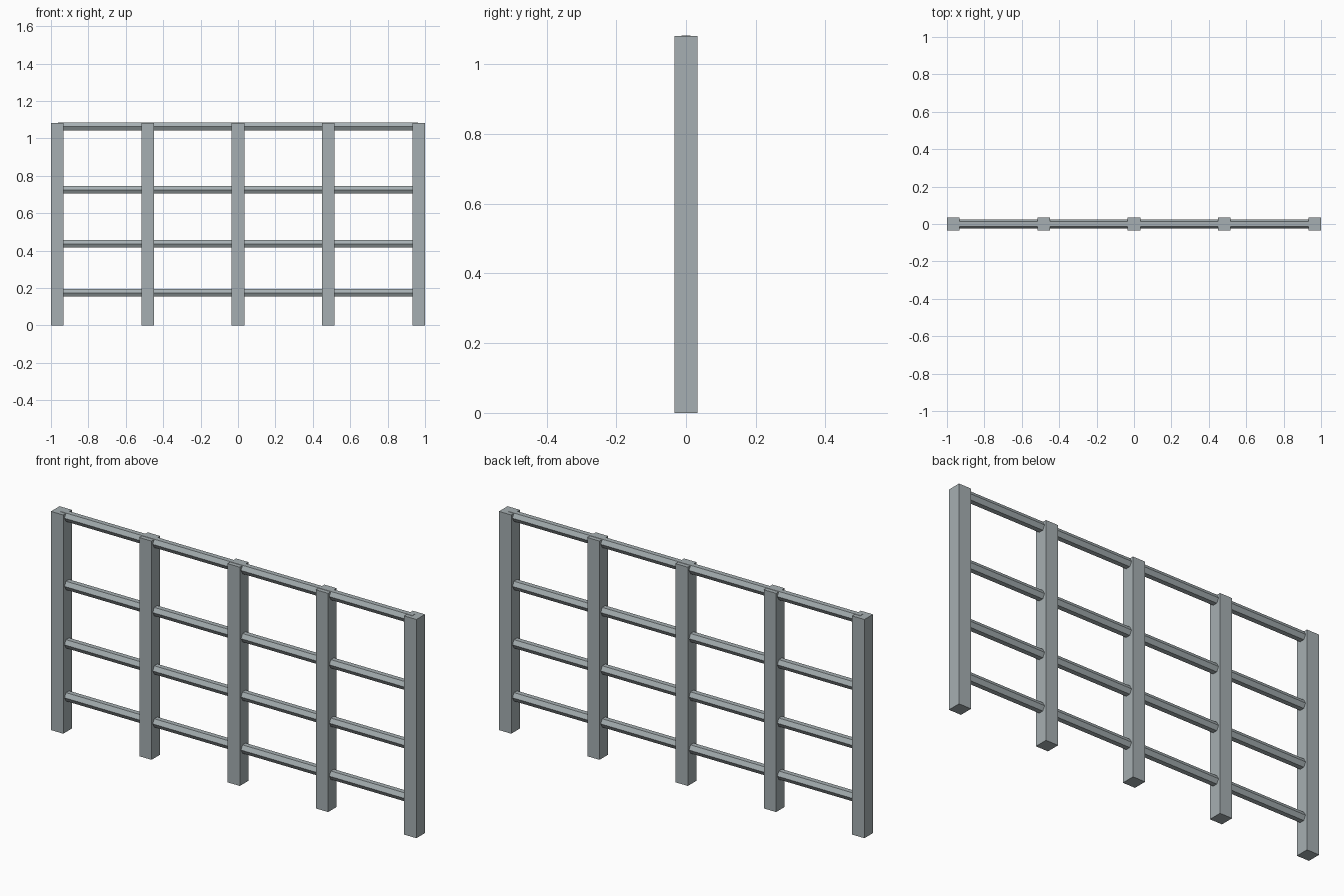
import bpy
from math import pi

if "Cube" in bpy.data.objects:
    bpy.data.objects.remove(bpy.data.objects["Cube"])

POST_W, POST_H = 0.067, 1.082
RAIL_R = 0.0242
RAIL_HALF = 0.963

# Dark bluish-grey painted metal
metal = bpy.data.materials.new("grey_metal")
metal.diffuse_color = (0.38, 0.43, 0.445, 1)
metal.use_nodes = True
metal.node_tree.nodes["Principled BSDF"].inputs["Base Color"].default_value = metal.diffuse_color

# Square posts, evenly spaced
for i in range(5):
    x = (i - 2) * (1 - POST_W / 2) / 2
    bpy.ops.mesh.primitive_cube_add(size=1, location=(x, 0, POST_H / 2))
    post = bpy.context.object
    post.name = f"post_{i + 1}"
    post.scale = (POST_W, POST_W, POST_H)
    post.data.materials.append(metal)

# Six-sided horizontal rails, flat side up, running through the posts
for i, z in enumerate((0.174, 0.436, 0.725, 1.0625)):
    bpy.ops.mesh.primitive_cylinder_add(
        vertices=6, radius=RAIL_R, depth=2 * RAIL_HALF,
        location=(0, 0, z), rotation=(0, pi / 2, 0))
    rail = bpy.context.object
    rail.name = f"rail_{i + 1}"
    rail.data.materials.append(metal)
